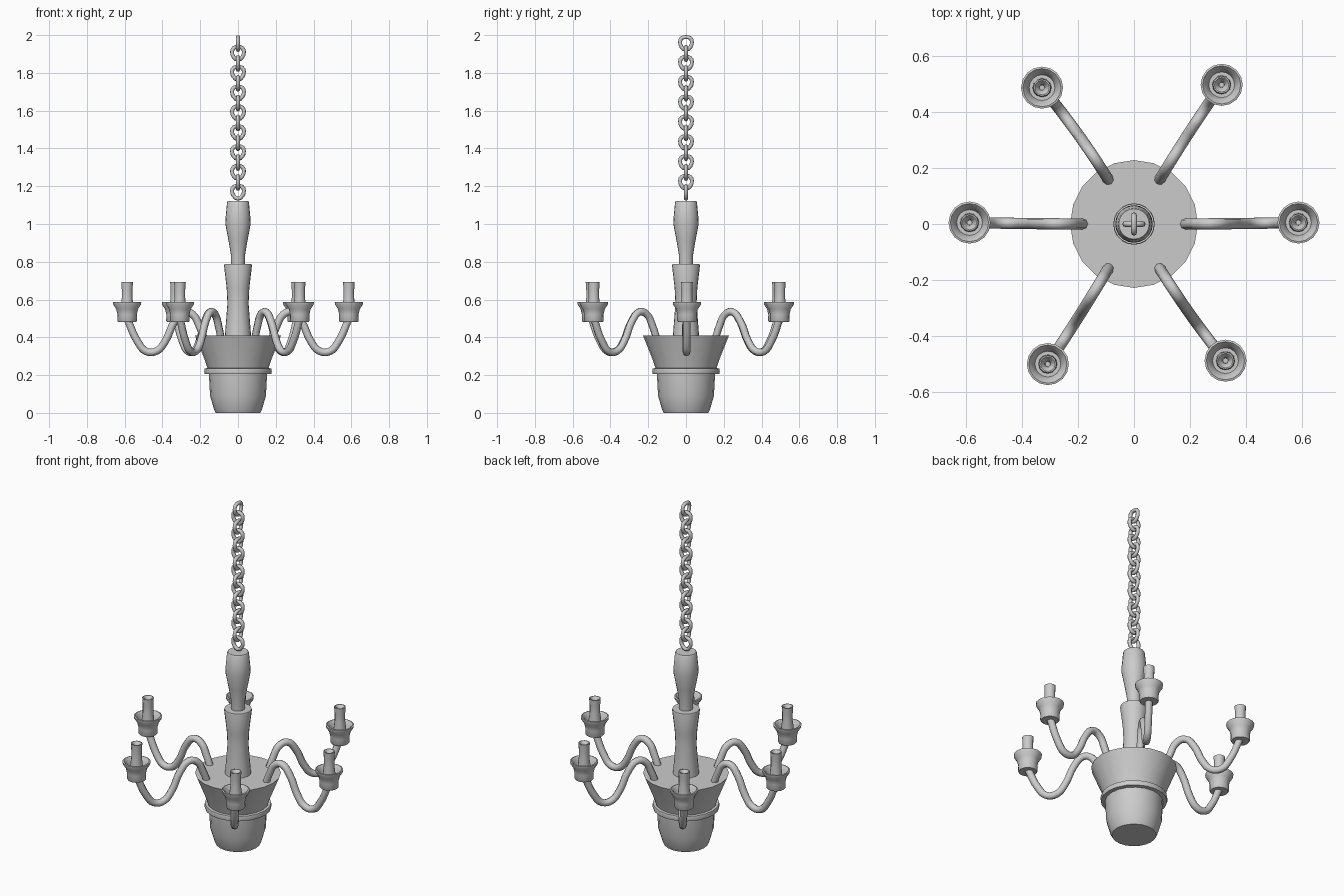
import bpy, bmesh
from math import sin, cos, radians, pi
from mathutils import Vector

if "Cube" in bpy.data.objects:
    bpy.data.objects.remove(bpy.data.objects["Cube"])


def finish(obj, angle=35):
    bpy.ops.object.select_all(action='DESELECT')
    obj.select_set(True)
    bpy.context.view_layer.objects.active = obj
    bpy.ops.object.shade_smooth_by_angle(angle=radians(angle))


def lathe(name, profile, sides, loc=(0, 0, 0)):
    """Revolve (radius, z) points about z; open ends are capped."""
    bm = bmesh.new()
    rings = []
    for r, z in profile:
        rings.append([bm.verts.new((r * cos(2 * pi * i / sides), r * sin(2 * pi * i / sides), z))
                      for i in range(sides)])
    for a, b in zip(rings, rings[1:]):
        for i in range(sides):
            j = (i + 1) % sides
            bm.faces.new((a[i], a[j], b[j], b[i]))
    bm.faces.new(rings[0][::-1])
    bm.faces.new(rings[-1])
    mesh = bpy.data.meshes.new(name)
    bm.to_mesh(mesh)
    bm.free()
    obj = bpy.data.objects.new(name, mesh)
    obj.location = loc
    bpy.context.collection.objects.link(obj)
    finish(obj)
    return obj


def tube(name, points, radius, closed=False, res=4, loc=(0, 0, 0)):
    """Round tube along a smooth path, converted to a mesh."""
    cu = bpy.data.curves.new(name, 'CURVE')
    cu.dimensions = '3D'
    cu.bevel_depth = radius
    cu.bevel_resolution = 2
    cu.resolution_u = res
    cu.use_fill_caps = True
    sp = cu.splines.new('BEZIER')
    sp.bezier_points.add(len(points) - 1)
    for bp, p in zip(sp.bezier_points, points):
        bp.co = p
        bp.handle_left_type = bp.handle_right_type = 'AUTO'
    sp.use_cyclic_u = closed
    obj = bpy.data.objects.new(name, cu)
    obj.location = loc
    bpy.context.collection.objects.link(obj)
    bpy.ops.object.select_all(action='DESELECT')
    obj.select_set(True)
    bpy.context.view_layer.objects.active = obj
    bpy.ops.object.convert(target='MESH')
    obj = bpy.context.object
    finish(obj, 60)
    return obj


# Central bowl and its band
lathe("bowl", [(0.118, 0.0), (0.127, 0.018), (0.148, 0.09), (0.154, 0.205), (0.176, 0.207),
               (0.179, 0.22), (0.176, 0.235), (0.162, 0.237), (0.176, 0.28),
               (0.224, 0.40), (0.228, 0.41)], 20)

# Turned column in two stages
lathe("lower_column", [(0.07, 0.40), (0.066, 0.45), (0.056, 0.58), (0.06, 0.66),
                       (0.074, 0.78), (0.072, 0.787)], 20)
lathe("upper_column", [(0.036, 0.78), (0.038, 0.84), (0.05, 0.91), (0.067, 1.0),
                       (0.065, 1.04), (0.058, 1.115), (0.054, 1.121)], 20)

# Chain of alternating links
link = [(0, 0.033), (0.023, 0.028), (0.031, 0.008), (0.024, -0.018),
        (0, -0.035), (-0.024, -0.018), (-0.031, 0.008), (-0.023, 0.028)]
for k in range(16):
    pts = [(0, u, v) if k % 2 == 0 else (u, 0, v) for u, v in link]
    tube(f"chain_link_{k + 1}", pts, 0.0105, True, 2, (0, 0, 1.956 - 0.0525 * k))

# Arms, cups and candles around the bowl
arm = [(0.175, 0.38), (0.205, 0.46), (0.24, 0.521), (0.285, 0.535), (0.335, 0.485),
       (0.385, 0.38), (0.43, 0.328), (0.485, 0.325), (0.53, 0.375), (0.587, 0.50)]
cup = [(0.048, 0.482), (0.052, 0.488), (0.051, 0.52), (0.058, 0.55), (0.074, 0.574),
       (0.075, 0.586), (0.068, 0.588), (0.056, 0.575), (0.046, 0.545)]
candle = [(0.034, 0.54), (0.033, 0.57), (0.028, 0.61), (0.028, 0.65), (0.031, 0.692),
          (0.026, 0.692), (0.011, 0.675), (0.009, 0.662)]
cups_at = [0.5, 57.8, 124, 179.5, 238.4, 303.8]
for k, end in enumerate(cups_at):
    pts = []
    for r, z in arm:
        t = (r - 0.175) / 0.412
        a = radians(60 * k * (1 - t) + end * t)
        pts.append(Vector((r * cos(a), r * sin(a), z)))
    tube(f"arm_{k + 1}", pts, 0.02)
    spot = (pts[-1].x, pts[-1].y, 0)
    lathe(f"cup_{k + 1}", cup, 16, spot)
    lathe(f"candle_{k + 1}", candle, 12, spot)
